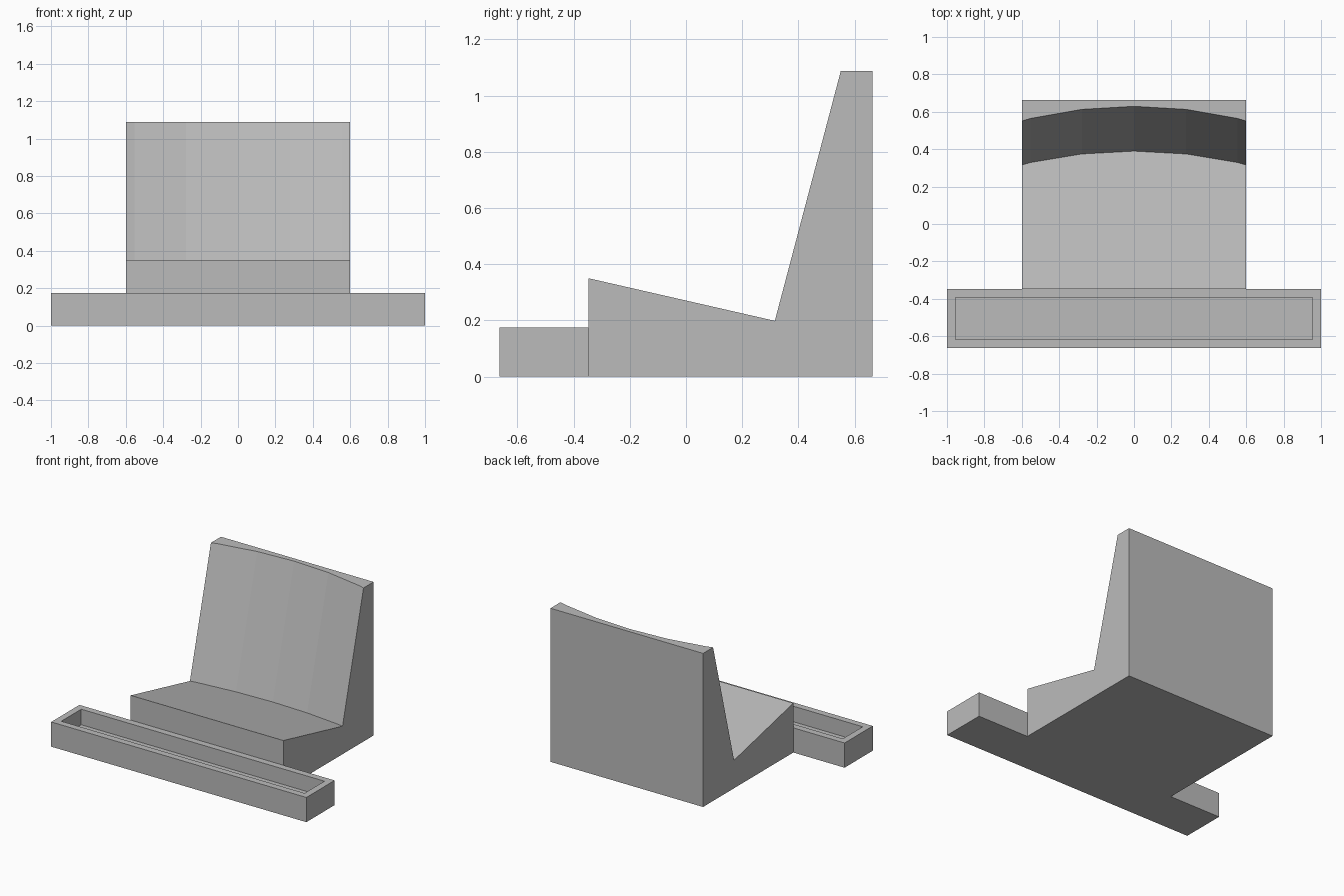
import bpy, bmesh, math

cube = bpy.data.objects.get("Cube")
if cube:
    bpy.data.objects.remove(cube, do_unlink=True)

grey = bpy.data.materials.new("mid grey")
grey.use_nodes = True
colour = (0.5, 0.5, 0.5, 1)
grey.diffuse_color = colour
grey.node_tree.nodes["Principled BSDF"].inputs["Base Color"].default_value = colour


def finish(name, bm):
    bmesh.ops.recalc_face_normals(bm, faces=bm.faces)
    mesh = bpy.data.meshes.new(name)
    bm.to_mesh(mesh)
    bm.free()
    mesh.materials.append(grey)
    obj = bpy.data.objects.new(name, mesh)
    bpy.context.collection.objects.link(obj)
    return obj


HALF, FRONT, BACK, TOP = 0.598, -0.347, 0.663, 1.088
RADIUS, STEP = 2.4, math.radians(6.67)


# Holder body: side profile swept in x, its leaning rest hollowed by an arc
def profile(x):
    angle = math.asin(abs(x) / RADIUS)
    k = int(angle / STEP)
    a, b = k * STEP, (k + 1) * STEP
    # chord between neighbouring arc points keeps the facets flat
    t = (abs(x) / RADIUS - math.sin(a)) / (math.sin(b) - math.sin(a))
    depth = RADIUS * (math.cos(a) * (1 - t) + math.cos(b) * t)
    hollow = depth - RADIUS + 0.076
    valley = hollow / 1.06
    return [(FRONT, 0), (FRONT, 0.35), (0.318 + valley, 0.198 - 0.229 * valley),
            (0.553 + hollow, TOP), (BACK, TOP), (BACK, 0)]


inner = [RADIUS * math.sin(k * STEP) for k in range(-2, 3)]
bm = bmesh.new()
rings = [[bm.verts.new((x, y, z)) for y, z in profile(x)]
         for x in [-HALF] + inner + [HALF]]
for left, right in zip(rings, rings[1:]):
    for i in range(len(left)):
        j = (i + 1) % len(left)
        bm.faces.new((left[i], left[j], right[j], right[i]))
bm.faces.new(rings[0])
bm.faces.new(rings[-1])
finish("curved_rest_body", bm)

# Front tray: box with its top inset and pushed down
bm = bmesh.new()
bmesh.ops.create_cube(bm, size=1)
for v in bm.verts:
    v.co.x *= 2
    v.co.y = FRONT if v.co.y > 0 else -BACK
    v.co.z = 0.175 if v.co.z > 0 else 0
bm.normal_update()
top = max(bm.faces, key=lambda f: f.normal.z)
bmesh.ops.inset_individual(bm, faces=[top], thickness=0.066)
# Straight-sided recess: duplicate the rim downwards
floor = bmesh.ops.extrude_discrete_faces(bm, faces=[top])["faces"][0]
rim = [v for v in bm.verts if v not in floor.verts[:] and v.co.z > 0.1
       and abs(v.co.x) < 0.99]
lower = sorted(floor.verts, key=lambda v: math.atan2(v.co.y + 0.505, v.co.x))
rim.sort(key=lambda v: math.atan2(v.co.y + 0.505, v.co.x))
for v in lower:
    v.co.z = 0.065
for i in range(4):
    j = (i + 1) % 4
    if not any(rim[i] in f.verts and lower[i] in f.verts and rim[j] in f.verts
               and lower[j] in f.verts for f in bm.faces):
        bm.faces.new((rim[i], rim[j], lower[j], lower[i]))
finish("front_tray", bm)
